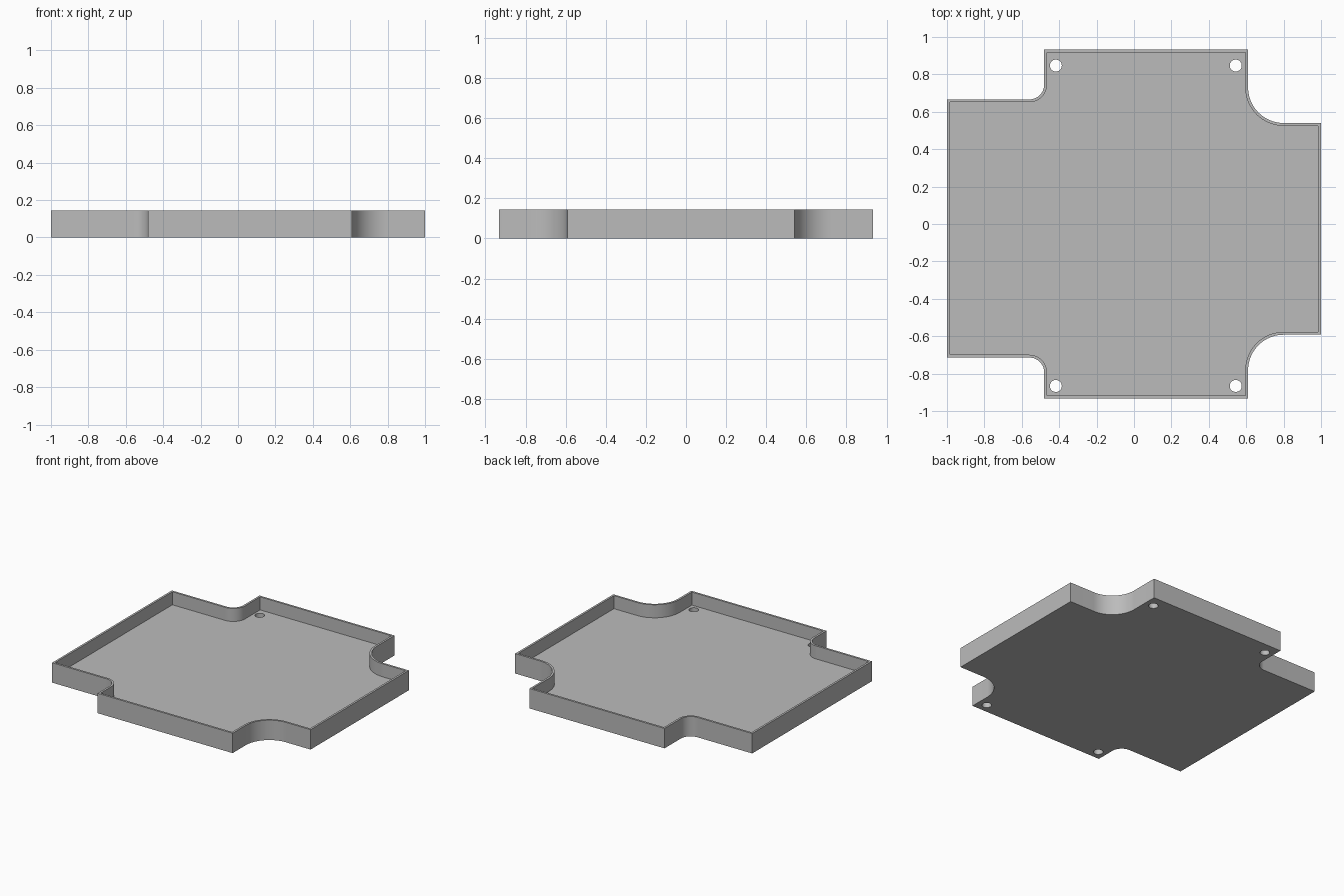
import bpy, bmesh
from math import sin, cos, pi

cube = bpy.data.objects.get("Cube")
if cube:
    bpy.data.objects.remove(cube, do_unlink=True)

HALF_X, HALF_Y, HEIGHT = 1.0, 0.933, 0.145
WALL, FLOOR = 0.015, 0.05
SEGMENTS = 20

# Corner notches, counter-clockwise: x side, y side, corner x, corner y, fillet radius
NOTCHES = [
    (1, 1, 0.61, 0.54, 0.19),
    (-1, 1, -0.48, 0.666, 0.08),
    (-1, -1, -0.48, -0.714, 0.08),
    (1, -1, 0.61, -0.592, 0.19),
]
HOLES = [(x, y) for x in (-0.418, 0.544) for y in (0.847, -0.866)]

grey = bpy.data.materials.new("plain grey")
grey.use_nodes = True
colour = (0.5, 0.5, 0.5, 1)
grey.diffuse_color = colour
grey.node_tree.nodes["Principled BSDF"].inputs["Base Color"].default_value = colour


def outline(inset):
    """Notched plan shape, moved inward by inset."""
    points = []
    for sx, sy, nx, ny, r in NOTCHES:
        cx, cy, radius = nx + sx * r, ny + sy * r, r + inset
        run = [(sx * (HALF_X - inset), ny - sy * inset)]
        for i in range(SEGMENTS + 1):
            a = i / SEGMENTS * pi / 2
            run.append((cx - sx * radius * sin(a), cy - sy * radius * cos(a)))
        run.append((nx - sx * inset, sy * (HALF_Y - inset)))
        points += run if sx * sy > 0 else run[::-1]
    return points


def prism(name, points, z0, z1):
    bm = bmesh.new()
    base = bm.faces.new([bm.verts.new((x, y, z0)) for x, y in points])
    top = bmesh.ops.extrude_face_region(bm, geom=[base])["geom"]
    verts = [v for v in top if isinstance(v, bmesh.types.BMVert)]
    bmesh.ops.translate(bm, verts=verts, vec=(0, 0, z1 - z0))
    bmesh.ops.recalc_face_normals(bm, faces=bm.faces)
    mesh = bpy.data.meshes.new(name)
    bm.to_mesh(mesh)
    bm.free()
    mesh.materials.append(grey)
    obj = bpy.data.objects.new(name, mesh)
    bpy.context.collection.objects.link(obj)
    return obj


def circle(x, y, r, n=32):
    return [(x + r * cos(2 * pi * i / n), y + r * sin(2 * pi * i / n)) for i in range(n)]


# Tray body, hollowed from above and drilled at the four screw holes
tray = prism("tray", outline(0), 0, HEIGHT)
cutters = [prism("cavity_cutter", outline(WALL), FLOOR, HEIGHT + 0.1)]
cutters += [prism("screw_hole_cutter", circle(x, y, 0.032), -0.1, FLOOR + 0.05)
            for x, y in HOLES]

bpy.ops.object.select_all(action='DESELECT')
tray.select_set(True)
bpy.context.view_layer.objects.active = tray
for cutter in cutters:
    cutter.hide_render = True
    cut = tray.modifiers.new(cutter.name, 'BOOLEAN')
    cut.operation = 'DIFFERENCE'
    cut.solver = 'EXACT'
    cut.object = cutter
    bpy.ops.object.modifier_apply(modifier=cut.name)
    bpy.data.objects.remove(cutter, do_unlink=True)

bpy.ops.object.shade_smooth_by_angle(angle=pi / 6)
